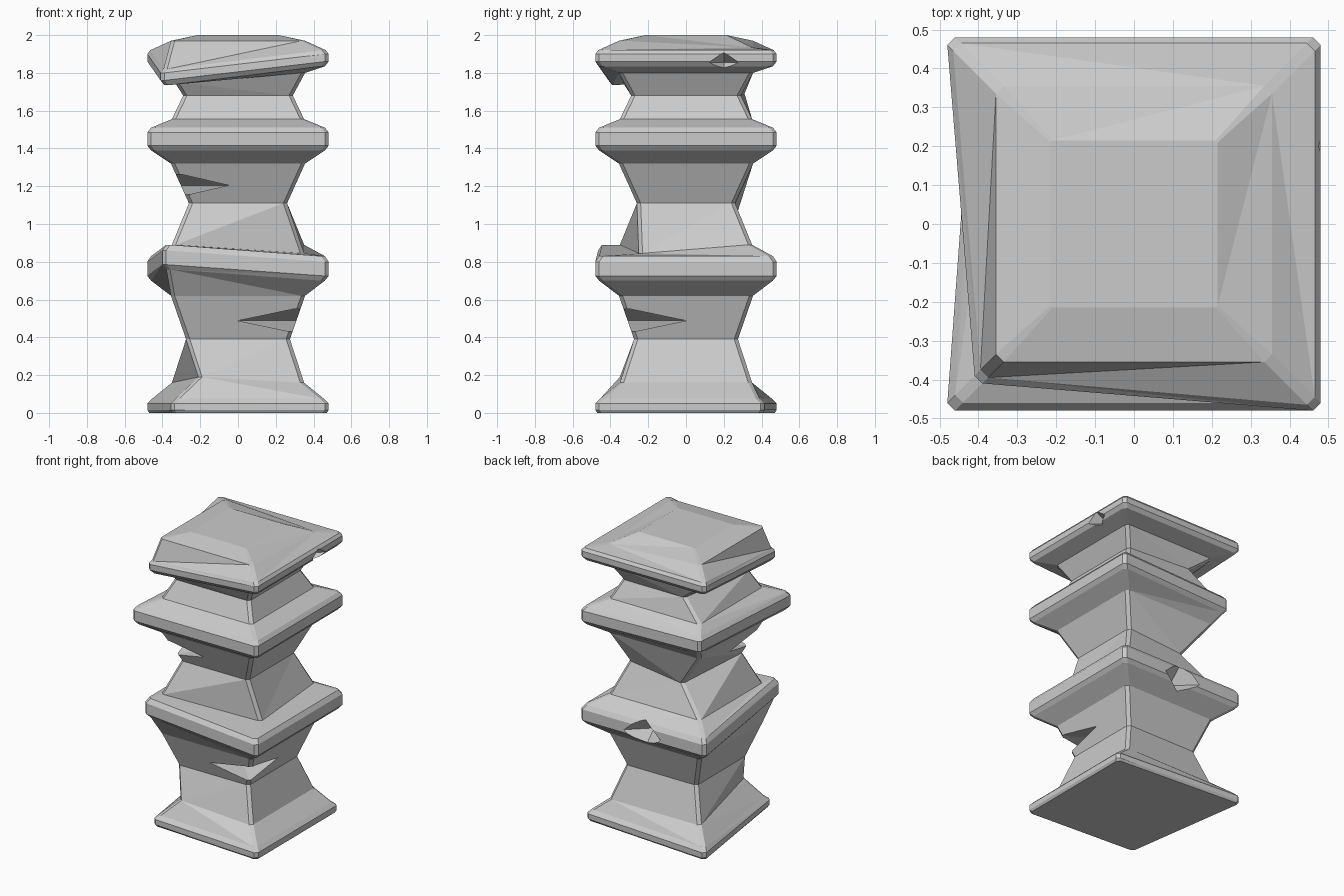
import bpy, bmesh

if "Cube" in bpy.data.objects:
    bpy.data.objects.remove(bpy.data.objects["Cube"])

# Column profile: (height, half width)
profile = [(0, .47), (.015, .48), (.05, .48), (.075, .455), (.16, .35),        # 0-4 base
           (.39, .275), (.62, .355), (.70, .46), (.725, .48), (.80, .48),      # 5-9 waist, ring
           (.83, .46), (.89, .35), (1.11, .26), (1.32, .355), (1.39, .46),     # 10-14
           (1.415, .48), (1.485, .48), (1.51, .46), (1.555, .35), (1.68, .29), # 15-19
           (1.80, .355), (1.835, .46), (1.86, .48), (1.90, .48), (1.92, .465), # 20-24 cap
           (1.97, .355), (2.0, .215)]

# Worn corners: (first level, last level, x side, y side, shift)
worn = [(0, 3, -1, -1, (.125, .05, 0)),
        (4, 4, -1, -1, (.14, 0, .03)),
        (0, 3, 1, 1, (0, -.065, 0)),
        (7, 10, -1, -1, (.08, .015, .06)),
        (11, 11, 1, -1, (0, .10, -.045)),
        (12, 12, -1, 1, (.09, .015, -.04)),
        (14, 17, -1, 1, (.065, -.04, 0)),
        (19, 19, -1, 1, (.08, .02, .01)),
        (20, 20, -1, -1, (.02, .02, -.05)),
        (21, 24, -1, -1, (.07, .07, -.10)),
        (25, 25, 1, 1, (0, 0, -.035))]


def finish(name, bm):
    bmesh.ops.recalc_face_normals(bm, faces=bm.faces)
    mesh = bpy.data.meshes.new(name)
    bm.to_mesh(mesh)
    bm.free()
    obj = bpy.data.objects.new(name, mesh)
    bpy.context.collection.objects.link(obj)
    return obj


# Square column lofted from bevelled square loops
bm = bmesh.new()
loops = []
for i, (z, h) in enumerate(profile):
    loop = []
    c = .02 if i < 26 else .005
    for sx, sy in ((1, 1), (-1, 1), (-1, -1), (1, -1)):
        dx = dy = dz = 0
        for a, b, wx, wy, d in worn:
            if a <= i <= b and (wx, wy) == (sx, sy):
                dx, dy, dz = d
        pair = [(sx * h, sy * (h - c)), (sx * (h - c), sy * h)]
        if sx != sy:
            pair.reverse()
        loop += [bm.verts.new((x + dx, y + dy, z + dz)) for x, y in pair]
    loops.append(loop)
for lo, hi in zip(loops, loops[1:]):
    for k in range(8):
        n = (k + 1) % 8
        bm.faces.new((lo[k], lo[n], hi[n], hi[k]))
bm.faces.new(loops[0])
bm.faces.new(loops[-1])
bmesh.ops.triangulate(bm, faces=[f for f in bm.faces if len(f.verts) == 4])
column = finish("stone_column", bm)


# Diamond-shaped chips cut out of edges
def chip(name, loc, rx, ry, rz, diagonal=False):
    x, y, z = loc
    base = [(rx, ry), (-rx, ry), (-rx, -ry), (rx, -ry)] if diagonal else \
           [(rx, 0), (0, ry), (-rx, 0), (0, -ry)]
    bm = bmesh.new()
    ring = [bm.verts.new((x + a, y + b, z)) for a, b in base]
    for s in (1, -1):
        tip = bm.verts.new((x, y, z + s * rz))
        for k in range(4):
            bm.faces.new((ring[k], ring[(k + 1) % 4], tip))
    cutter = finish(name, bm)
    cutter.hide_render = True
    cutter.hide_viewport = True
    mod = column.modifiers.new(name, 'BOOLEAN')
    mod.operation = 'DIFFERENCE'
    mod.solver = 'EXACT'
    mod.object = cutter


chip("lower_corner_chip", (.31, -.31, .488), .31, .31, .065, True)
chip("upper_corner_chip", (-.31, -.31, 1.205), .26, .26, .06, True)
chip("cap_edge_chip", (.48, .20, 1.855), .09, .08, .055)
chip("ring_back_chip", (.0, .48, .745), .14, .13, .13)
